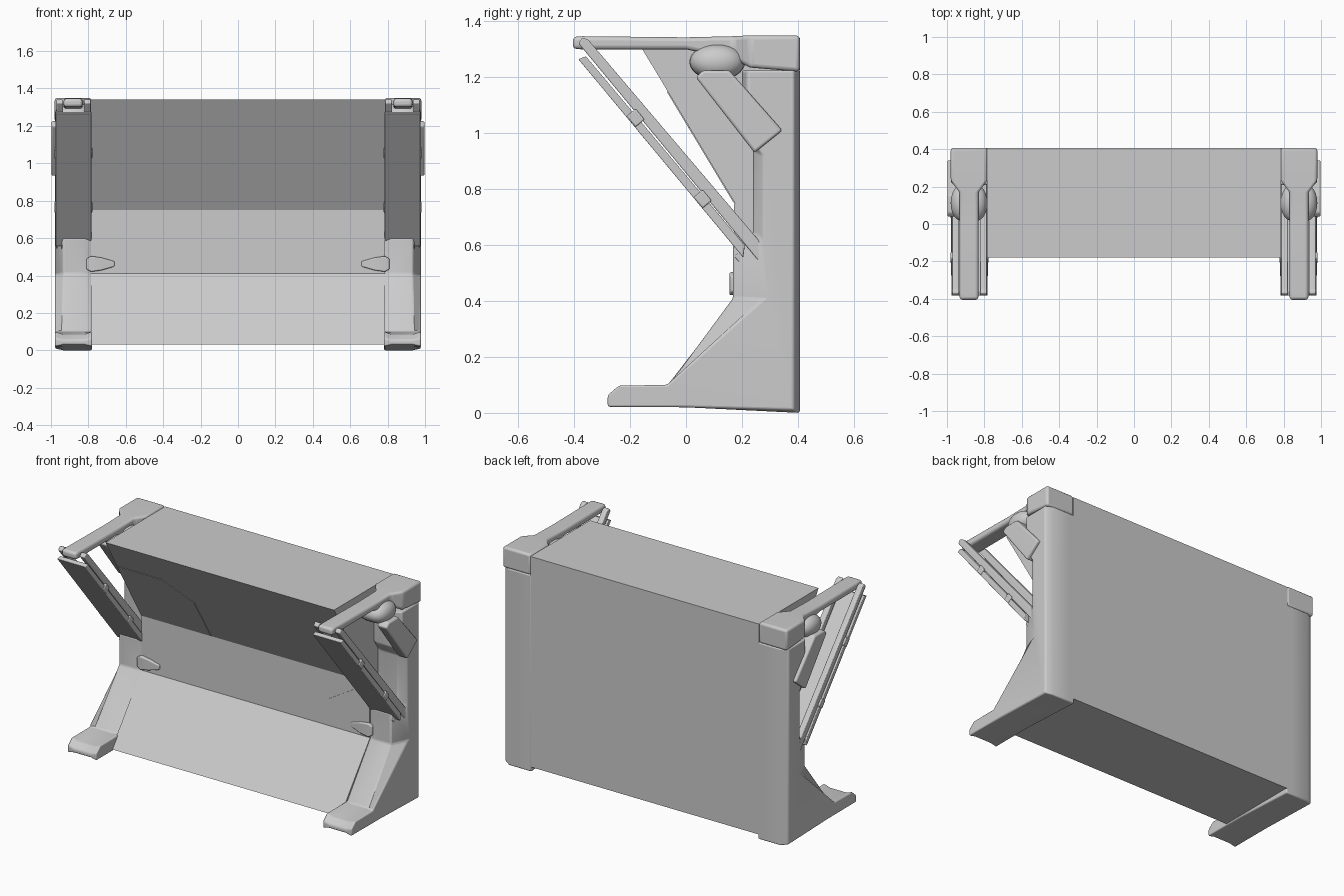
import bpy, bmesh, math
from mathutils import Matrix, Vector

if "Cube" in bpy.data.objects:
    bpy.data.objects.remove(bpy.data.objects["Cube"])


def finish(name, bm, mirror=True, bevel=0, segs=3, smooth=True):
    bmesh.ops.recalc_face_normals(bm, faces=bm.faces)
    me = bpy.data.meshes.new(name)
    bm.to_mesh(me)
    bm.free()
    ob = bpy.data.objects.new(name, me)
    bpy.context.collection.objects.link(ob)
    if smooth:
        bpy.ops.object.select_all(action='DESELECT')
        ob.select_set(True)
        bpy.context.view_layer.objects.active = ob
        bpy.ops.object.shade_smooth_by_angle(angle=math.radians(35))
    if bevel:
        b = ob.modifiers.new("Bevel", 'BEVEL')
        b.width, b.segments, b.limit_method = bevel, segs, 'ANGLE'
    if mirror:
        ob.modifiers.new("Mirror", 'MIRROR').use_clip = False
    return ob


def loft(name, rings, **kw):
    """Skin a list of equal-length point rings and cap both ends."""
    bm = bmesh.new()
    vs = [[bm.verts.new(p) for p in r] for r in rings]
    n = len(vs[0])
    for a, b in zip(vs, vs[1:]):
        for i in range(n):
            j = (i + 1) % n
            bm.faces.new((a[i], a[j], b[j], b[i]))
    bm.faces.new(vs[0])
    bm.faces.new(vs[-1])
    return finish(name, bm, **kw)


def extrude_x(name, prof, x0, x1, **kw):
    return loft(name, [[(x, y, z) for y, z in prof] for x in (x0, x1)], **kw)


# Main cabinet with the folded front
extrude_x("cabinet_body", [(.407, .03), (-.12, .03), (.175, .41), (.175, .75), (-.18, 1.34), (.407, 1.34)],
          -.787, .787, mirror=False, smooth=False)

# Thin panels lying on the front faces
t = .004
slope = lambda z: .175 - (z - .75) * .355 / .59
up = [(-.785, .752), (-.305, .752), (-.31, 1.02), (-.48, 1.15), (-.785, 1.15)]
loft("upper_panel", [[(x, slope(z) - d, z) for x, z in up] for d in (-.01, t)], mirror=False, smooth=False)
low = [(.785, .748), (.49, .57), (.485, .412), (.785, .412)]
loft("middle_panel", [[(x, .175 - d, z) for x, z in low] for d in (-.01, t)], mirror=False, smooth=False)

# Side frames: foot, sloped leg and column with a chamfered front
centre = [(-.28, .03), (-.28, .055), (-.24, .085), (-.06, .1), (.168, .41), (.168, .6), (.24, .64),
          (.24, .94), (.2, 1.0), (.2, 1.225), (.407, 1.225), (.407, .0), (0, .02)]
outer = [(-.28, .02), (-.28, .065), (-.24, .1), (-.07, .1), (.275, .405), (.275, .6), (.275, .63),
         (.275, .92), (.22, 1.0), (.22, 1.225), (.385, 1.225), (.385, .01), (0, .02)]
inner = [(-.28, .02), (-.28, .065), (-.24, .1)] + [(y + .015, z) for y, z in centre[3:10]] + centre[10:]
secs = [(.78, inner), (.82, centre), (.935, centre), (.978, outer)]
loft("side_frame", [[(x, y, z) for y, z in pr] for x, pr in secs], bevel=.008)

# Top corner caps tapering into the forward arms
arm = [(.407, .785, .98, 1.22, 1.35), (.23, .785, .98, 1.235, 1.35), (.17, .832, .932, 1.265, 1.347),
       (0, .832, .932, 1.3, 1.343), (-.37, .832, .932, 1.3, 1.347), (-.405, .832, .932, 1.302, 1.345)]
loft("top_arm", [[(a, y, c), (b, y, c), (b, y, d), (a, y, d)] for y, a, b, c, d in arm], bevel=.014)

# Paired diagonal rails
rail = [(-.385, 1.322), (-.37, 1.342), (-.35, 1.335), (.275, .6), (.275, .525)]
for name, x in (("inner_rail", .787), ("outer_rail", .935)):
    extrude_x(name, rail, x, x + .036, bevel=.005)

# Plate in front of the rails
extrude_x("front_plate", [(-.385, 1.265), (-.358, 1.275), (.21, .6), (.205, .555)], .783, .976, bevel=.004)


def box(name, loc, size, rot=0, bevel=.005):
    bm = bmesh.new()
    m = Matrix.Translation(Vector(loc)) @ Matrix.Rotation(rot, 4, 'X') @ Matrix.Diagonal((*size, 1))
    bmesh.ops.create_cube(bm, size=1, matrix=m)
    return finish(name, bm, bevel=bevel)


# Clips on the plate edges and tabs at its lower end
ang = math.atan2(-.71, .59)
for y, z in ((-.18, 1.055), (.06, .765)):
    for x in (.79, .97):
        box("plate_clip", (x, y, z), (.022, .05, .042), ang)
for x in (.82, .937):
    box("plate_tab", (x, .2, .55), (.015, .05, .03), ang)

# Rounded hinge at the top of each column
bm = bmesh.new()
bmesh.ops.create_uvsphere(bm, u_segments=24, v_segments=16, radius=1,
                          matrix=Matrix.Translation((.882, .112, 1.255)) @ Matrix.Diagonal((.098, .1, .065, 1)))
for v in bm.verts:
    # Flatten the sphere toward a barrel
    dx = (v.co.x - .882) / .098
    v.co.x = .882 + .098 * math.copysign(abs(dx) ** .6, dx)
finish("hinge", bm)

# Slanted piston housing on the outside
extrude_x("piston_housing", [(.035, 1.2), (.06, 1.225), (.155, 1.225), (.345, 1.01), (.245, .93)],
          .93, .998, bevel=.01)

# Small tapered levers on the front
loft("lever", [[(x, y0, .462 - h), (x, .205, .462 - h), (x, .205, .462 + h), (x, y0, .462 + h)]
               for x, h, y0 in ((.81, .028, .16), (.785, .042, .155), (.73, .034, .158), (.66, .014, .165))],
     bevel=.006)
